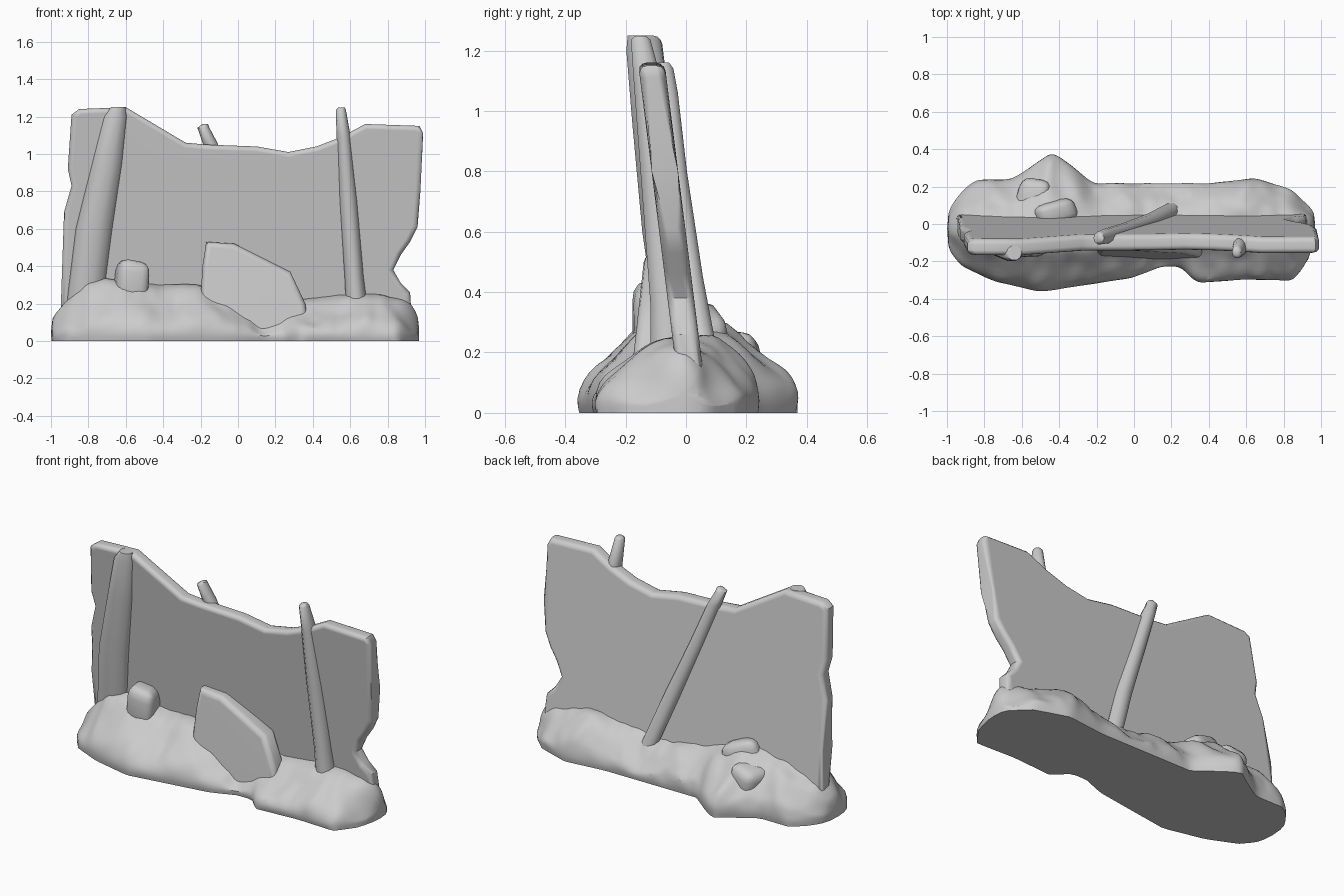
import bpy, bmesh, math, random
from mathutils import Vector, Matrix

random.seed(4)
cube = bpy.data.objects.get("Cube")
if cube:
    bpy.data.objects.remove(cube, do_unlink=True)

stone = bpy.data.materials.new("plain_grey")
stone.use_nodes = True
GREY = (0.6, 0.6, 0.6, 1)
stone.diffuse_color = GREY
stone.node_tree.nodes["Principled BSDF"].inputs["Base Color"].default_value = GREY


def finish(name, bm, subdivide=0, angle=40):
    bmesh.ops.recalc_face_normals(bm, faces=bm.faces)
    mesh = bpy.data.meshes.new(name)
    bm.to_mesh(mesh)
    bm.free()
    mesh.materials.append(stone)
    ob = bpy.data.objects.new(name, mesh)
    bpy.context.collection.objects.link(ob)
    if subdivide:
        mod = ob.modifiers.new("soften", "SUBSURF")
        mod.levels = mod.render_levels = subdivide
    bpy.ops.object.select_all(action="DESELECT")
    ob.select_set(True)
    bpy.context.view_layer.objects.active = ob
    bpy.ops.object.shade_smooth_by_angle(angle=math.radians(angle))
    return ob


def lerp(points, x):
    for (x0, y0), (x1, y1) in zip(points, points[1:]):
        if x <= x1:
            return y0 + (y1 - y0) * max(0, x - x0) / (x1 - x0)
    return points[-1][1]


def leaning_slab(name, outline, half, bevel, base, slope):
    """Upright outline given thickness, rounded rims and a forward lean."""
    bm = bmesh.new()
    front = bm.faces.new([bm.verts.new((x, -half, z)) for x, z in outline])
    ext = bmesh.ops.extrude_face_region(bm, geom=[front], use_keep_orig=True)
    for v in [g for g in ext["geom"] if isinstance(g, bmesh.types.BMVert)]:
        v.co.y = half
    rims = [e for e in bm.edges if abs(e.verts[0].co.y - e.verts[1].co.y) < 1e-5]
    bmesh.ops.bevel(bm, geom=rims, offset=bevel, segments=3, profile=0.5, affect="EDGES")
    for v in bm.verts:
        v.co.y += base + slope * v.co.z
    ob = finish(name, bm)
    ob.modifiers.new("flat_sides", "WEIGHTED_NORMAL").keep_sharp = True


def beam(name, stations, sides=10):
    """Irregular pole through stations of centre, x radius, y radius."""
    bm = bmesh.new()
    rings = []
    for x, y, z, rx, ry in stations:
        ring = []
        for i in range(sides):
            a = math.tau * i / sides
            ring.append(bm.verts.new((x + rx * math.cos(a), y + ry * math.sin(a), z)))
        rings.append(ring)
    for a, b in zip(rings, rings[1:]):
        for i in range(sides):
            j = (i + 1) % sides
            bm.faces.new((a[i], a[j], b[j], b[i]))
    bm.faces.new(rings[0])
    bm.faces.new(rings[-1])
    finish(name, bm, angle=60)


def rock(name, centre, size, turn):
    """Worn block with uneven corners."""
    bm = bmesh.new()
    bmesh.ops.create_cube(bm, size=1)
    for v in bm.verts:
        v.co *= random.uniform(0.85, 1.1)
    bmesh.ops.bevel(bm, geom=bm.edges[:], offset=0.28, segments=3, profile=0.5, affect="EDGES")
    spin = Matrix.Rotation(turn, 4, "Y") @ Matrix.Rotation(turn, 4, "Z")
    bm.transform(Matrix.Translation(Vector(centre)) @ spin @ Matrix.Diagonal((*size, 1)))
    finish(name, bm, angle=60)


# Broken wall panel with its ragged outline
leaning_slab("wall_panel", [
    (-0.95, 0.1), (-0.94, 0.4), (-0.93, 0.69), (-0.89, 0.83), (-0.91, 0.92), (-0.89, 1.21),
    (-0.85, 1.24), (-0.6, 1.25), (-0.28, 1.06), (-0.17, 1.05), (0.1, 1.04), (0.27, 1.01),
    (0.42, 1.04), (0.55, 1.09), (0.68, 1.16), (0.97, 1.15), (0.99, 1.11), (0.975, 0.8), (0.96, 0.61),
    (0.92, 0.53), (0.87, 0.46), (0.83, 0.38), (0.87, 0.31), (0.92, 0.26), (0.93, 0.1)],
    0.044, 0.028, 0.03, -0.125)

# Poles embedded in the panel
beam("front_left_pole", [(-0.82, -0.03, 0.2, 0.1, 0.06), (-0.77, -0.083, 0.6, 0.1, 0.065),
                         (-0.7, -0.12, 0.95, 0.085, 0.06), (-0.655, -0.15, 1.2, 0.065, 0.05),
                         (-0.64, -0.155, 1.25, 0.04, 0.04)])
beam("front_right_pole", [(0.64, -0.05, 0.12, 0.06, 0.07), (0.62, -0.06, 0.35, 0.05, 0.06),
                          (0.59, -0.09, 0.75, 0.05, 0.06), (0.565, -0.125, 1.09, 0.038, 0.05),
                          (0.55, -0.15, 1.235, 0.027, 0.034), (0.553, -0.15, 1.248, 0.018, 0.02)])
beam("back_diagonal_pole", [(0.22, 0.08, 0.1, 0.05, 0.045), (0.09, 0.018, 0.45, 0.05, 0.04),
                            (-0.05, -0.035, 0.8, 0.045, 0.04), (-0.15, -0.065, 1.06, 0.04, 0.04),
                            (-0.185, -0.075, 1.14, 0.032, 0.035), (-0.175, -0.075, 1.16, 0.015, 0.02)])

# Rubble mound: cross-sections lofted from end to end
FRONT = [(-1, -.13), (-.92, -.23), (-.75, -.31), (-.5, -.37), (-.25, -.33), (0, -.29),
         (.15, -.23), (.25, -.23), (.33, -.32), (.6, -.3), (.85, -.31), (.93, -.2), (.97, -.08)]
BACK = [(-1, .06), (-.93, .17), (-.85, .24), (-.66, .24), (-.55, .31), (-.44, .39), (-.35, .33),
        (-.22, .22), (0, .22), (.4, .22), (.65, .25), (.85, .18), (.97, .06)]
CREST_FRONT = [(-1, .12), (-.93, .2), (-.8, .35), (-.45, .31), (-.2, .3), (0, .25), (.4, .22),
               (.65, .25), (.92, .23), (.97, .12)]
CREST_BACK = [(-1, .12), (-.93, .2), (-.7, .27), (-.45, .34), (-.25, .26), (.05, .2), (.3, .23),
              (.65, .24), (.92, .21), (.97, .12)]
# fraction of the way out, fraction of the crest height
FRONT_SECTION = [(.96, 0), (1, .14), (.94, .32), (.8, .46), (.64, .6), (.48, .78), (.34, .94), (.1, 1)]
BACK_SECTION = [(.1, 1), (.38, .9), (.54, .75), (.72, .56), (.88, .4), (.97, .29), (1, .15), (.96, 0)]
# swellings and hollows: x, y, radius, height
LUMPS = [(-.2, -.2, .16, .04), (.12, -.17, .14, -.05), (.72, -.2, .18, .03), (-.62, -.22, .14, .03),
         (.56, .16, .18, .06), (.2, .16, .1, -.02), (-.05, .16, .15, .04), (-.42, .2, .07, -.03),
         (-.75, .17, .14, .05), (-.28, .16, .08, .03), (.95, -.16, .14, -.05), (.92, .13, .12, -.04)]

bm = bmesh.new()
rows = []
COUNT = 51
for i in range(COUNT):
    x = -1 + 1.97 * i / (COUNT - 1)
    inner = 0 < i < COUNT - 1
    row = []
    for edge, crest, section in ((FRONT, CREST_FRONT, FRONT_SECTION), (BACK, CREST_BACK, BACK_SECTION)):
        reach, top = lerp(edge, x), lerp(crest, x)
        for out, up in section:
            y, z = reach * out, top * up
            if inner and up > 0.25:
                z += sum(h * math.exp(-((x - a) ** 2 + (y - b) ** 2) / (r * r) * 2)
                         for a, b, r, h in LUMPS)
                z += random.uniform(-0.014, 0.014)
                y += random.uniform(-0.012, 0.012)
            row.append(bm.verts.new((x, y, z)))
    rows.append(row)
for a, b in zip(rows, rows[1:]):
    for k in range(len(a)):
        n = (k + 1) % len(a)
        bm.faces.new((a[k], a[n], b[n], b[k]))
bm.faces.new(rows[0])
bm.faces.new(rows[-1])
# keep the underside flat and crisp
crease = bm.edges.layers.float.new("crease_edge")
for e in bm.edges:
    if all(v.co.z < 1e-5 for v in e.verts):
        e[crease] = 1
finish("rubble_mound", bm, 1, 60)

# Fallen slab resting on the front of the wall
leaning_slab("fallen_slab", [(-0.21, 0.04), (-0.19, 0.4), (-0.17, 0.53), (-0.02, 0.52),
                             (0.28, 0.37), (0.36, 0.2), (0.38, 0.04)], 0.055, 0.03, -0.14, 0.11)

# Loose rocks
for name, centre, size, turn in (
        ("front_left_rock", (-0.57, -0.09, 0.31), (0.17, 0.17, 0.24), 0.12),
        ("back_high_rock", (-0.42, 0.06, 0.25), (0.24, 0.14, 0.2), 0.3),
        ("back_round_rock", (-0.53, 0.16, 0.17), (0.18, 0.18, 0.18), -0.2)):
    rock(name, centre, size, turn)
